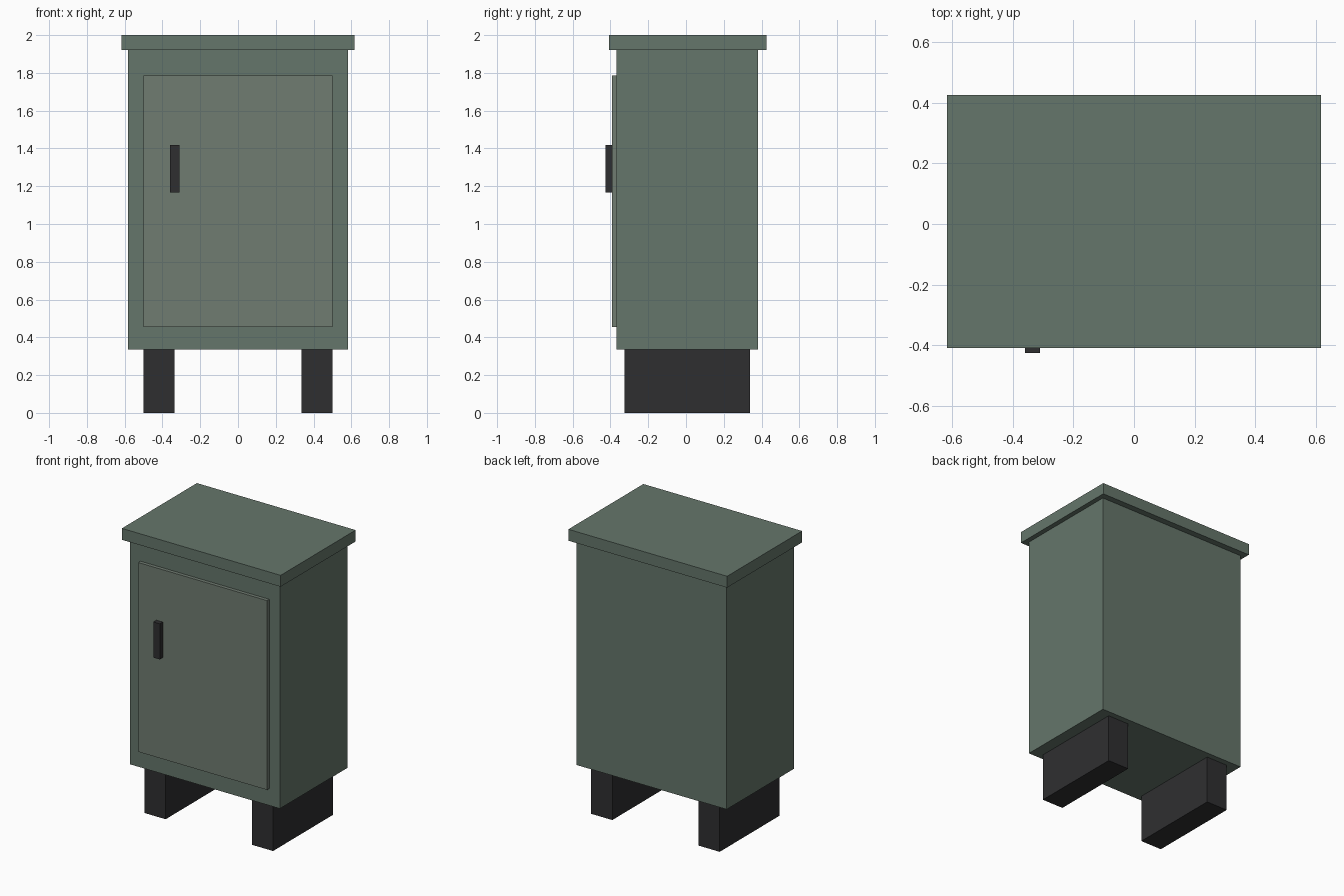
import bpy

if "Cube" in bpy.data.objects:
    bpy.data.objects.remove(bpy.data.objects["Cube"])


def material(name, rgb):
    m = bpy.data.materials.new(name)
    m.diffuse_color = (*rgb, 1)
    m.use_nodes = True
    m.node_tree.nodes["Principled BSDF"].inputs["Base Color"].default_value = m.diffuse_color
    return m


def box(name, x, y, z, mat):
    """Box spanning the given (min, max) ranges."""
    bpy.ops.mesh.primitive_cube_add(size=1, location=[(a + b) / 2 for a, b in (x, y, z)])
    ob = bpy.context.object
    ob.name = name
    ob.scale = [b - a for a, b in (x, y, z)]
    bpy.ops.object.transform_apply(location=False, rotation=False, scale=True)
    ob.data.materials.append(mat)
    return ob


green = material("green_paint", (0.13, 0.18, 0.145))
door_green = material("door_paint", (0.16, 0.20, 0.165))
dark = material("dark_metal", (0.028, 0.028, 0.03))

# Cabinet body and overhanging top
box("cabinet_body", (-0.583, 0.583), (-0.367, 0.381), (0.336, 1.92), green)
box("cabinet_top", (-0.617, 0.617), (-0.408, 0.425), (1.92, 2.0), green)

# Door panel and handle on the front
box("door", (-0.5, 0.5), (-0.392, -0.367), (0.455, 1.785), door_green)
box("door_handle", (-0.36, -0.31), (-0.426, -0.392), (1.168, 1.418), dark)

# Deep plinth feet, one on each side
for side, x in (("left", (-0.5, -0.335)), ("right", (0.335, 0.5))):
    box(side + "_foot", x, (-0.325, 0.34), (0, 0.336), dark)
